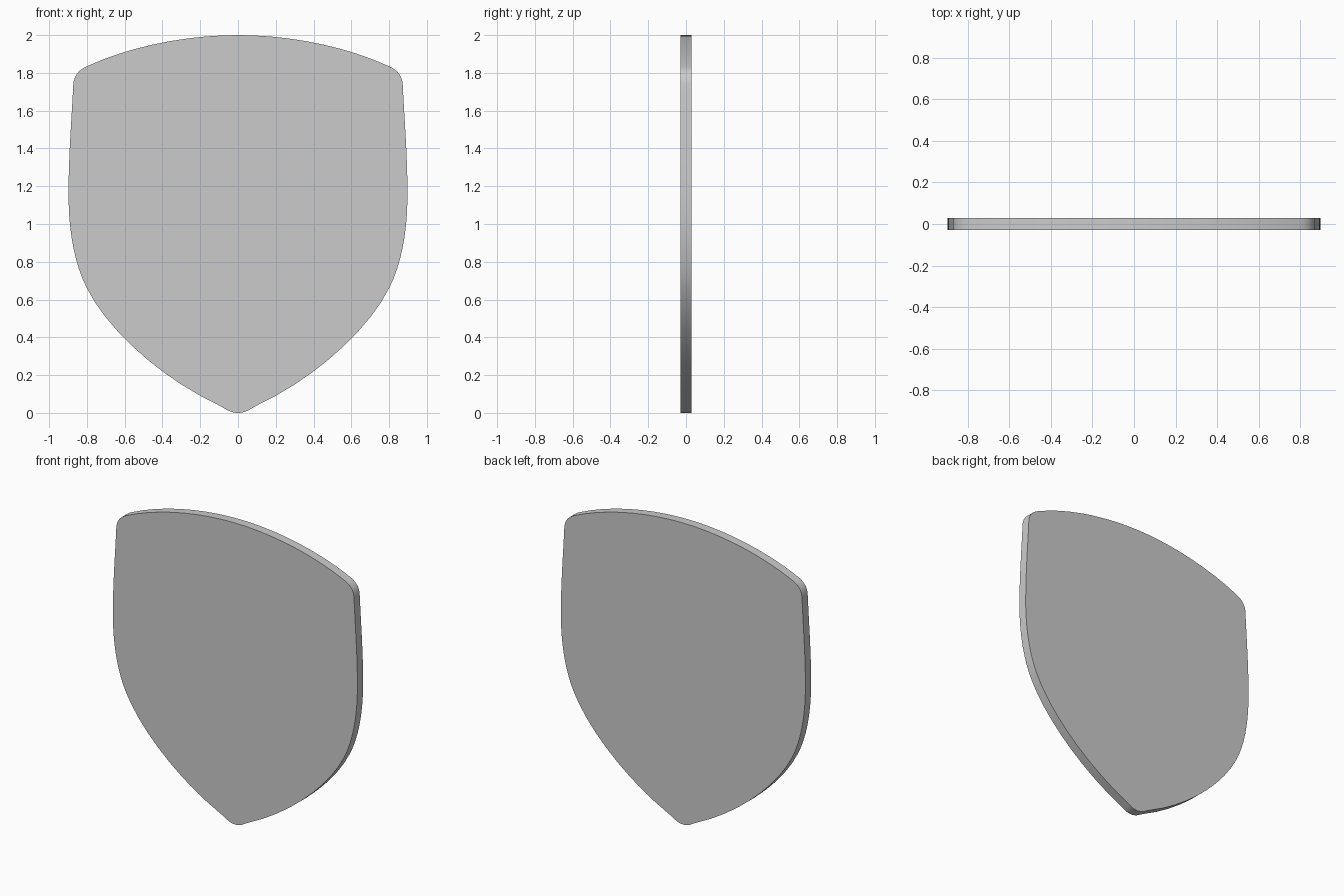
import bpy, bmesh
from mathutils import Vector
from mathutils.geometry import interpolate_bezier

if "Cube" in bpy.data.objects:
    bpy.data.objects.remove(bpy.data.objects["Cube"])

HALF_THICK = 0.03

# right half of the outline (x, z): knot, handle, handle, knot, ...
path = [(0, 2.0), (0.25, 2.0), (0.55, 1.95),
        (0.80, 1.835), (0.845, 1.815), (0.868, 1.785),
        (0.872, 1.74), (0.878, 1.6), (0.897, 1.37),
        (0.897, 1.18), (0.90, 0.99), (0.872, 0.80),
        (0.80, 0.66), (0.69, 0.44), (0.41, 0.185),
        (0.105, 0.042), (0.06, 0.018), (0.04, 0.0),
        (0, 0)]
knots = [Vector((x, 0, z)) for x, z in path]
half = [knots[0]]
for i in range(0, len(knots) - 1, 3):
    half += interpolate_bezier(*knots[i:i + 4], 10)[1:]

# mirror to a closed outline
outline = half + [Vector((-p.x, 0, p.z)) for p in reversed(half[1:-1])]

# flat shield plate, extruded front to back
bm = bmesh.new()
face = bm.faces.new([bm.verts.new((p.x, -HALF_THICK, p.z)) for p in outline])
ext = bmesh.ops.extrude_face_region(bm, geom=[face], use_keep_orig=True)
moved = [g for g in ext["geom"] if isinstance(g, bmesh.types.BMVert)]
bmesh.ops.translate(bm, verts=moved, vec=(0, 2 * HALF_THICK, 0))
bmesh.ops.recalc_face_normals(bm, faces=bm.faces)
mesh = bpy.data.meshes.new("shield_plate")
bm.to_mesh(mesh)
bm.free()

shield = bpy.data.objects.new("shield_plate", mesh)
bpy.context.collection.objects.link(shield)
bpy.context.view_layer.objects.active = shield
shield.select_set(True)
bpy.ops.object.shade_smooth_by_angle()
